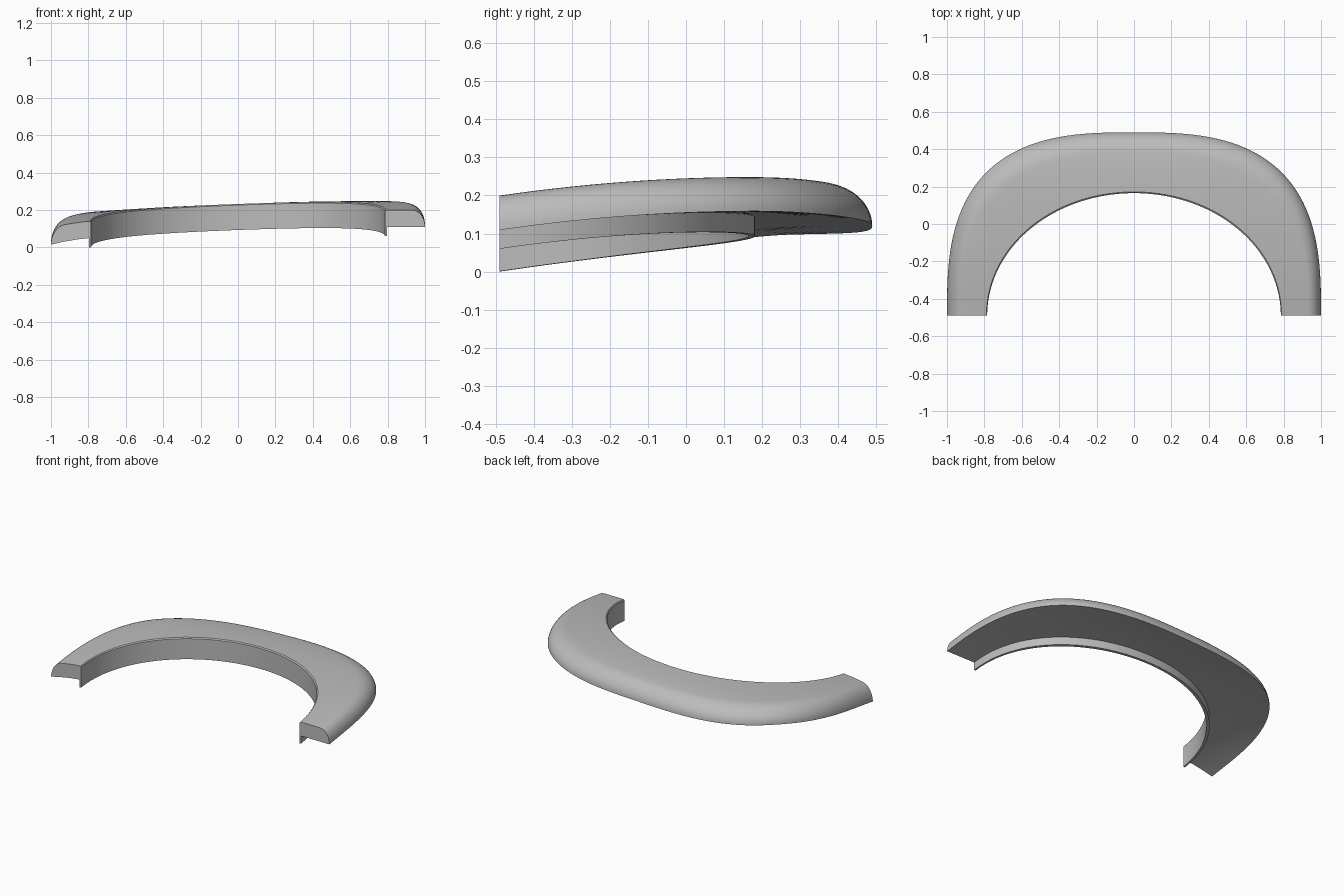
import bpy, bmesh, math

cube = bpy.data.objects.get("Cube")
if cube:
    bpy.data.objects.remove(cube, do_unlink=True)

SEGMENTS = 96
FRONT = -0.49


def arch(angle, half_width, depth, power):
    """Point on a half superellipse, open towards the front."""
    c, s = math.cos(angle), max(0.0, math.sin(angle))
    x = math.copysign(abs(c) ** (2 / power), c) * half_width
    return x, FRONT + depth * s ** (2 / power)


def underside(x, y):
    """Gently bowed, sideways tilted base surface."""
    bow = 0.109 if y < 0.18 else 0.24
    droop = 0.4 * max(0.0, -x - 0.78) ** 2
    return 0.143 - bow * (y - 0.18) ** 2 + 0.0375 * x - 0.0225 * x * x - droop


# Cross-section: (fraction from inner to outer edge, height above the underside)
section = [(0.05, -0.05), (0, -0.05), (0, 0.083), (0.02, 0.089), (0.25, 0.09), (0.5, 0.09)]
for i in range(13):
    a = math.pi / 2 * i / 12
    section.append((0.68 + 0.32 * math.sin(a), 0.09 * math.cos(a)))
section += [(0.7, 0), (0.35, 0), (0.05, 0)]

# Sweep the section around the arch
bm = bmesh.new()
rings = []
for i in range(SEGMENTS + 1):
    angle = math.pi * i / SEGMENTS
    xi, yi = arch(angle, 0.785, 0.655, 2.0)
    xo, yo = arch(angle, 1.0, 0.98, 2.87)
    ring = []
    for w, h in section:
        x, y = xi + (xo - xi) * w, yi + (yo - yi) * w
        ring.append(bm.verts.new((x, y, underside(x, y) + h)))
    rings.append(ring)

n = len(section)
for r, s in zip(rings, rings[1:]):
    for j in range(n):
        k = (j + 1) % n
        bm.faces.new((r[j], r[k], s[k], s[j]))

# Flat end caps
bm.faces.new(rings[0])
bm.faces.new(rings[-1])
bmesh.ops.recalc_face_normals(bm, faces=bm.faces)

mesh = bpy.data.meshes.new("arch_trim")
bm.to_mesh(mesh)
bm.free()
trim = bpy.data.objects.new("arch_trim", mesh)
bpy.context.collection.objects.link(trim)

# Plain grey finish
grey = bpy.data.materials.new("plain_grey")
grey.use_nodes = True
colour = (0.5, 0.5, 0.5, 1)
grey.diffuse_color = colour
grey.node_tree.nodes["Principled BSDF"].inputs["Base Color"].default_value = colour
mesh.materials.append(grey)

bpy.ops.object.select_all(action="DESELECT")
trim.select_set(True)
bpy.context.view_layer.objects.active = trim
bpy.ops.object.shade_smooth_by_angle(angle=math.radians(35))
